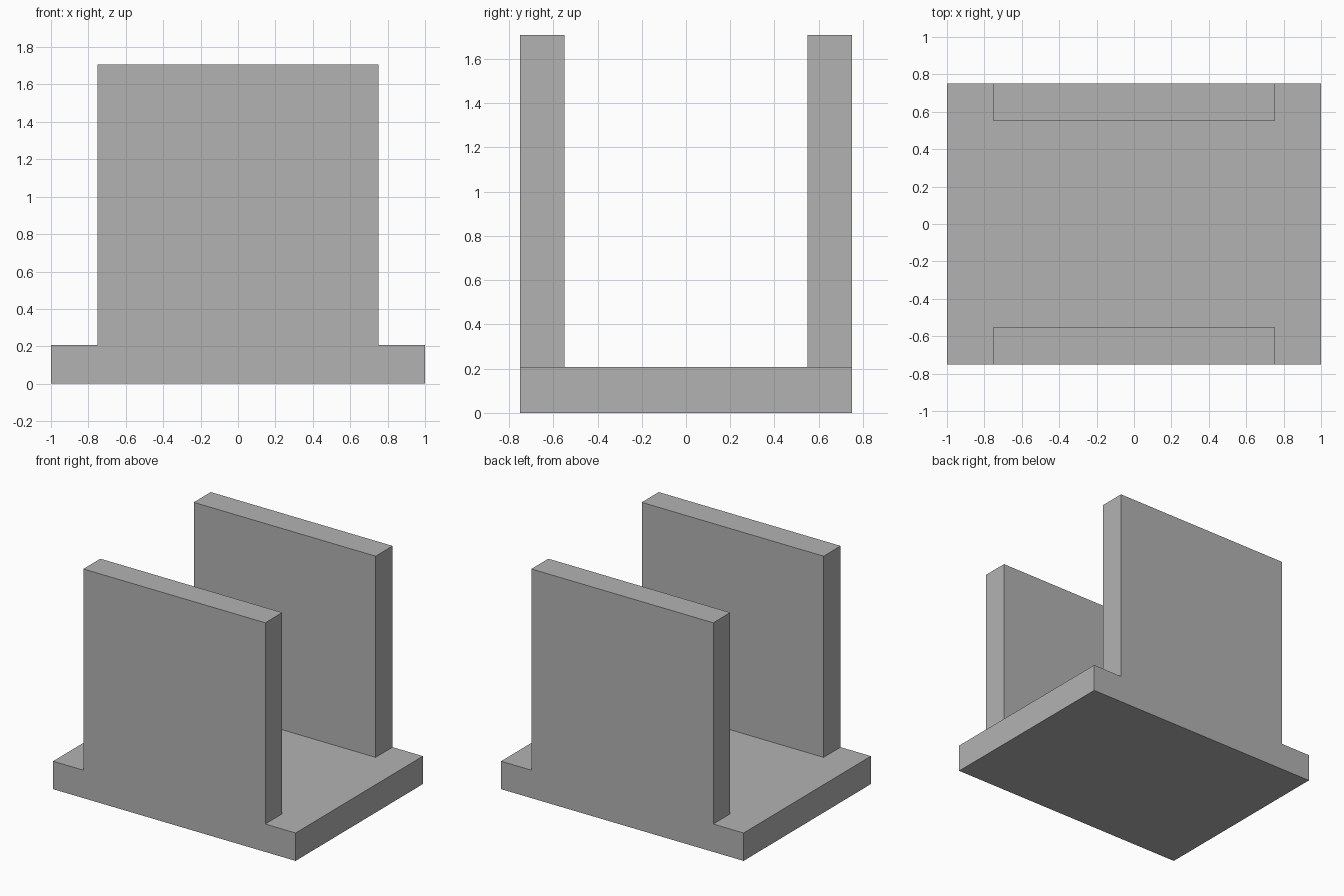
import bpy

# Remove the default cube
default = bpy.data.objects.get("Cube")
if default:
    bpy.data.objects.remove(default, do_unlink=True)

BASE_LENGTH, DEPTH, BASE_HEIGHT = 2.0, 1.5, 0.208
WALL_LENGTH, WALL_THICKNESS, WALL_HEIGHT = 1.5, 0.2, 1.5

# Single flat grey
grey = bpy.data.materials.new("plain_grey")
grey.use_nodes = True
colour = (0.45, 0.45, 0.45, 1.0)
grey.diffuse_color = colour
grey.node_tree.nodes["Principled BSDF"].inputs["Base Color"].default_value = colour


def box(name, size, y, bottom):
    """Add a box standing at the given height, centred on x."""
    bpy.ops.mesh.primitive_cube_add(size=1, location=(0, y, bottom + size[2] / 2))
    obj = bpy.context.object
    obj.name = obj.data.name = name
    obj.scale = size
    bpy.ops.object.transform_apply(location=False, rotation=False, scale=True)
    obj.data.materials.append(grey)
    return obj


# Base plate
box("base_plate", (BASE_LENGTH, DEPTH, BASE_HEIGHT), 0, 0)

# Two upright walls, flush with the front and back of the base
for name, side in (("front_wall", -1), ("back_wall", 1)):
    box(name, (WALL_LENGTH, WALL_THICKNESS, WALL_HEIGHT),
        side * (DEPTH - WALL_THICKNESS) / 2, BASE_HEIGHT)
